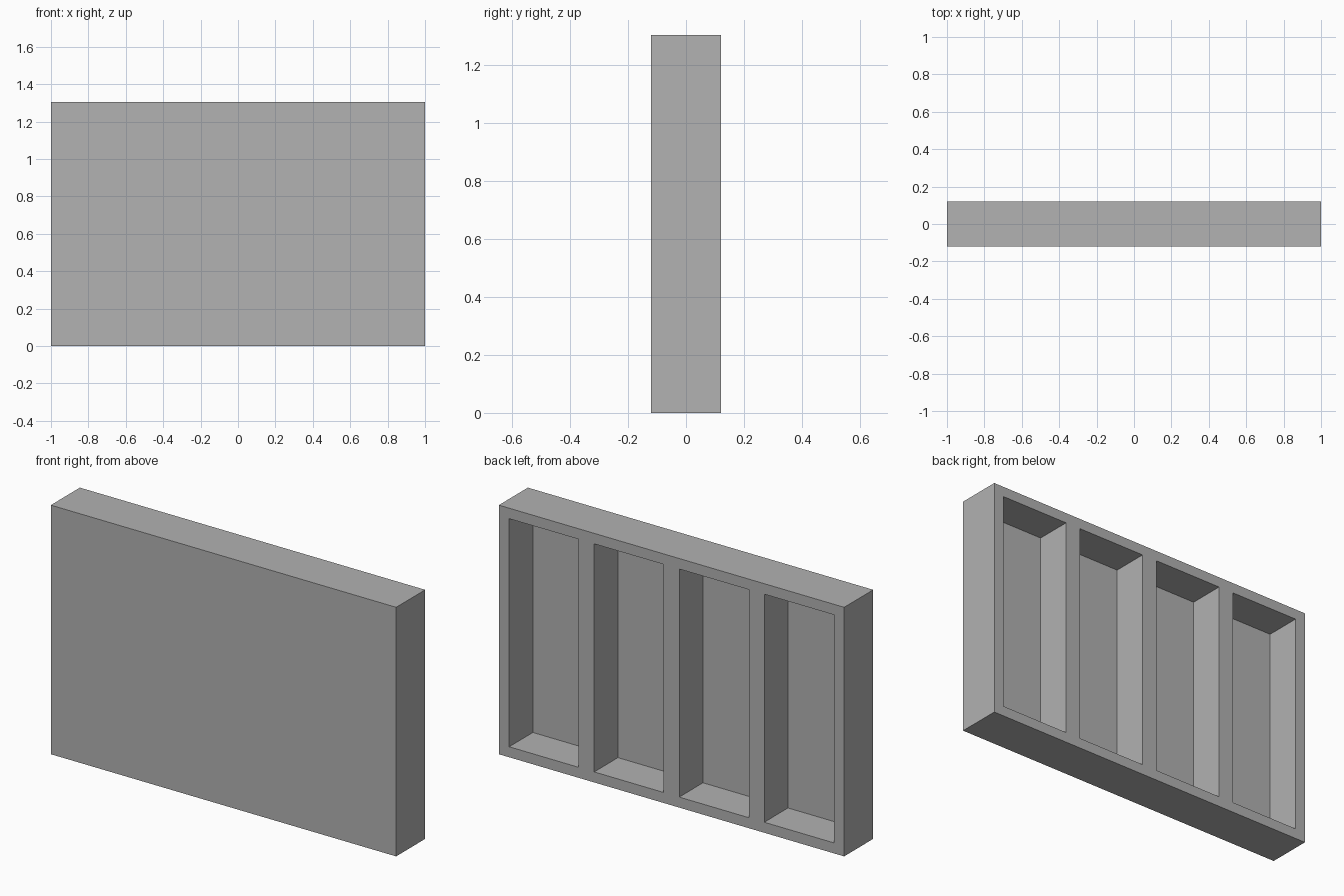
import bpy
import bmesh
from mathutils import Matrix, Vector

WIDTH, DEPTH, HEIGHT = 2.0, 0.24, 1.304
SIDE_RIM, END_RIM, RIB, PANEL = 0.06, 0.055, 0.09, 0.044
BAYS = 4

default = bpy.data.objects.get("Cube")
if default:
    bpy.data.objects.remove(default, do_unlink=True)

grey = bpy.data.materials.new("plain_grey")
grey.use_nodes = True
colour = (0.445, 0.445, 0.445, 1)
grey.diffuse_color = colour
grey.node_tree.nodes["Principled BSDF"].inputs["Base Color"].default_value = colour


def make_boxes(name, boxes):
    """One object made of boxes, each given by its low and high corners."""
    bm = bmesh.new()
    for low, high in boxes:
        low, high = Vector(low), Vector(high)
        place = Matrix.Translation((low + high) / 2) @ Matrix.Diagonal((*(high - low), 1))
        bmesh.ops.create_cube(bm, size=1, matrix=place)
    mesh = bpy.data.meshes.new(name)
    bm.to_mesh(mesh)
    bm.free()
    mesh.materials.append(grey)
    obj = bpy.data.objects.new(name, mesh)
    bpy.context.collection.objects.link(obj)
    return obj


# Solid slab
panel = make_boxes("ribbed_panel", [((-WIDTH / 2, -DEPTH / 2, 0), (WIDTH / 2, DEPTH / 2, HEIGHT))])

# Evenly spaced bays cut into the back, leaving rim and ribs
bay = (WIDTH - 2 * SIDE_RIM - (BAYS - 1) * RIB) / BAYS
starts = [-WIDTH / 2 + SIDE_RIM + i * (bay + RIB) for i in range(BAYS)]
cutter = make_boxes("bay_cutter", [
    ((x, -DEPTH / 2 + PANEL, END_RIM), (x + bay, DEPTH, HEIGHT - END_RIM)) for x in starts])
cutter.hide_render = True

cut = panel.modifiers.new("bays", "BOOLEAN")
cut.operation = "DIFFERENCE"
cut.solver = "EXACT"
cut.object = cutter

# Apply the cut and discard the cutter
bpy.context.view_layer.objects.active = panel
panel.select_set(True)
bpy.ops.object.modifier_apply(modifier=cut.name)
bpy.data.objects.remove(cutter, do_unlink=True)
